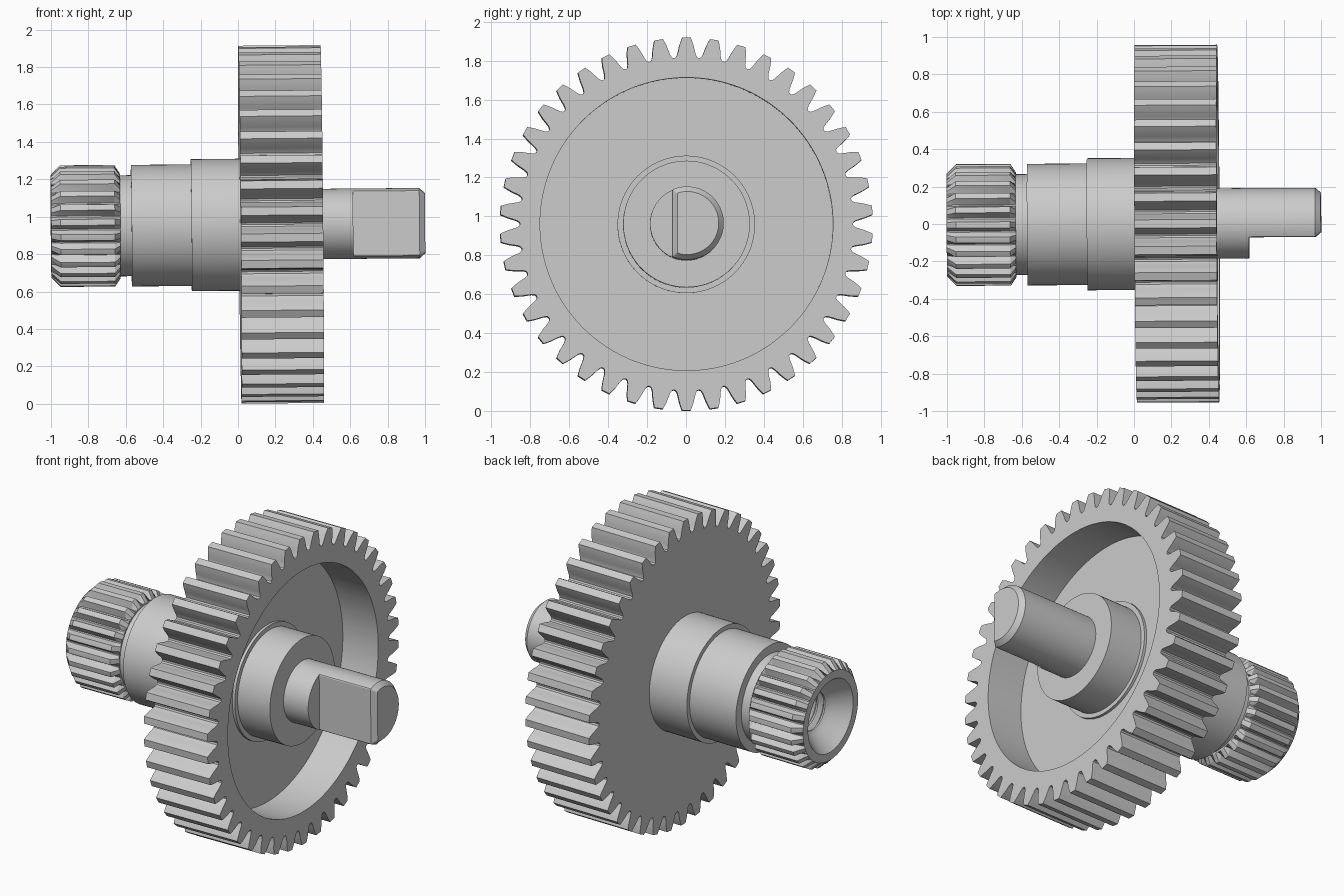
import bpy, bmesh
from math import pi, sin, cos
from mathutils import Matrix, Vector

if "Cube" in bpy.data.objects:
    bpy.data.objects.remove(bpy.data.objects["Cube"])

# The whole part leans very slightly off the x axis
AXIS = Vector((1, 0.006, 0.009))
PLACE = Matrix.Translation((0, 0, 0.957)) @ Vector((1, 0, 0)).rotation_difference(AXIS).to_matrix().to_4x4()


def loft(name, sections, angles):
    """Skin sections (x, radius or list of radii, optional flat) around the x axis."""
    bm = bmesh.new()
    n = len(angles)
    rings = []
    for x, r, *flat in sections:
        ring = []
        for i, a in enumerate(angles):
            rad = r[i] if isinstance(r, list) else r
            y, z = rad * cos(a), rad * sin(a)
            if flat:
                y = max(y, -flat[0])
            ring.append(bm.verts.new((x, y, z)))
        rings.append(ring)
    for a, b in zip(rings, rings[1:]):
        for i in range(n):
            j = (i + 1) % n
            bm.faces.new((a[i], a[j], b[j], b[i]))
    bm.faces.new(rings[0])
    bm.faces.new(rings[-1])
    bmesh.ops.remove_doubles(bm, verts=bm.verts, dist=1e-5)
    bmesh.ops.dissolve_degenerate(bm, edges=bm.edges, dist=1e-5)
    bmesh.ops.recalc_face_normals(bm, faces=bm.faces)
    bm.transform(PLACE)
    mesh = bpy.data.meshes.new(name)
    bm.to_mesh(mesh)
    bm.free()
    obj = bpy.data.objects.new(name, mesh)
    bpy.context.collection.objects.link(obj)
    bpy.ops.object.select_all(action='DESELECT')
    obj.select_set(True)
    bpy.context.view_layer.objects.active = obj
    bpy.ops.object.shade_smooth_by_angle(angle=pi / 7)
    return obj


def circle(n):
    return [2 * pi * i / n for i in range(n)]


def toothed(count, profile, phase):
    """Repeat a tooth profile of (pitch fraction, radius) around the axis."""
    angles = [phase + 2 * pi * (k + f) / count for k in range(count) for f, r in profile]
    return angles, [r for k in range(count) for f, r in profile]


# Large spur gear with recessed face
half = [(-.42, .858), (-.36, .872), (-.32, .89), (-.27, .915), (-.21, .938), (-.155, .957)]
tooth = [(-.5, .854)] + half + [(-f, r) for f, r in reversed(half)]
angles, outline = toothed(42, tooth, -pi / 2)
loft("spur_gear", [(.01, .30), (.01, outline), (.45, outline), (.45, .752),
                   (.205, .752), (.205, .30)], angles)

# Stepped hub running through the gear
loft("hub", [(-.64, .24), (-.64, .27), (-.57, .27), (-.57, .325), (-.25, .325), (-.25, .353),
             (.222, .353), (.222, .325), (.445, .325), (.445, .15)], circle(96))

# Output shaft with a flat and a chamfered end
loft("flatted_shaft", [(.40, .188), (.615, .188), (.615, .188, .075), (.97, .188, .075),
                       (1.0, .162, .050)], circle(96))

# Splined end with countersunk threaded bore
spline_tooth = [(-.5, .282), (-.45, .282), (-.2, .325), (0, .326), (.2, .325), (.45, .282)]
angles, outline = toothed(25, spline_tooth, pi / 2)
thread = []
for k in range(10):
    x = -.40 - .05 * k
    thread += [(x, .145), (x - .02, .118), (x - .03, .118)]
loft("splined_end", [(-.63, .20), (-.63, .281), (-.66, outline), (-.95, outline), (-1.0, .275),
                     (-1.0, .225), (-.90, .145)] + thread[::-1] + [(-.38, .145), (-.38, .02)], angles)
